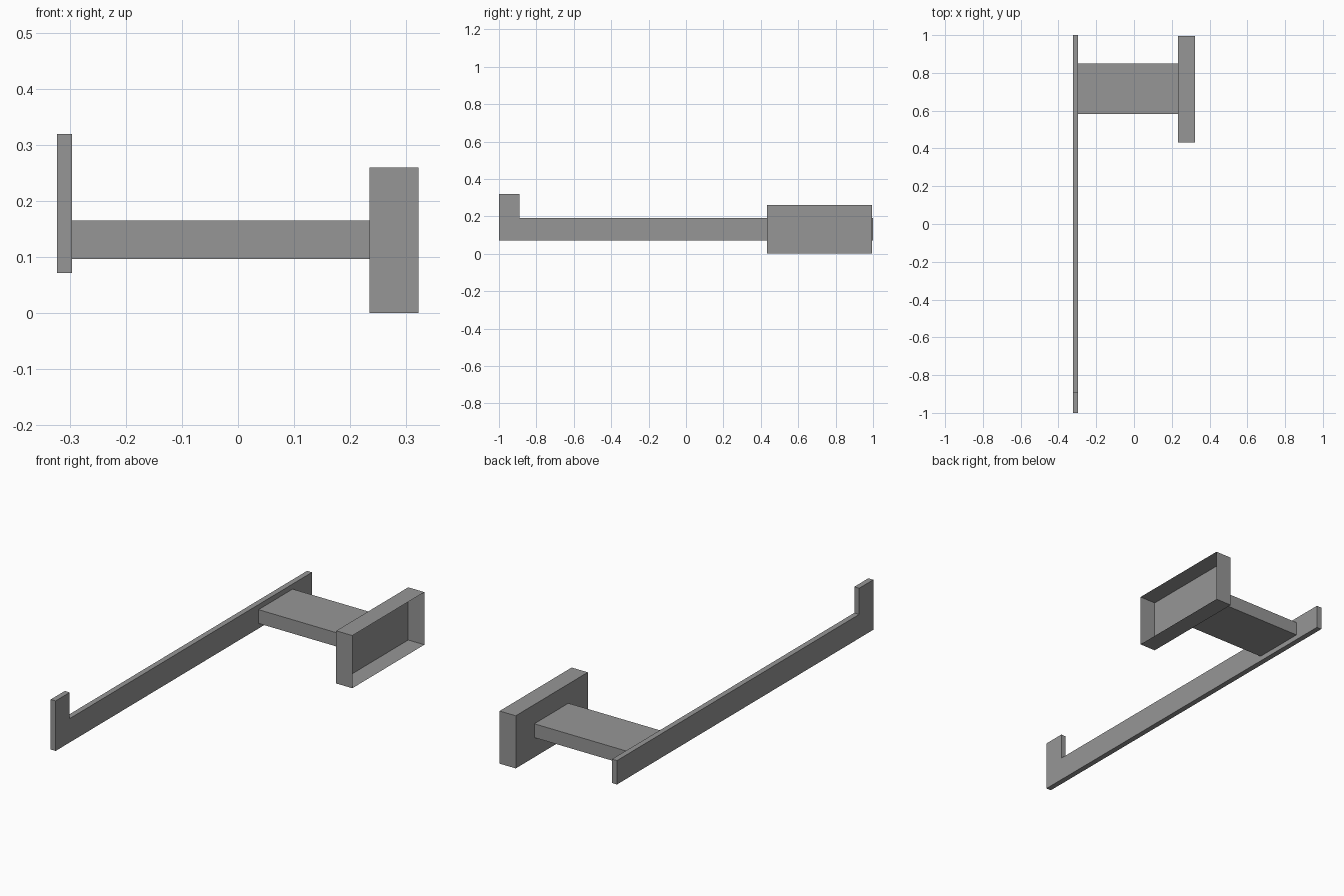
import bpy
import bmesh
from mathutils import Vector

cube = bpy.data.objects.get("Cube")
if cube:
    bpy.data.objects.remove(cube, do_unlink=True)

# Single metal colour
metal = bpy.data.materials.new("satin_grey")
metal.use_nodes = True
grey = (0.305, 0.305, 0.305, 1)
metal.diffuse_color = grey
metal.node_tree.nodes["Principled BSDF"].inputs["Base Color"].default_value = grey


def finish(name, bm):
    bmesh.ops.recalc_face_normals(bm, faces=bm.faces)
    mesh = bpy.data.meshes.new(name)
    bm.to_mesh(mesh)
    bm.free()
    mesh.materials.append(metal)
    obj = bpy.data.objects.new(name, mesh)
    bpy.context.collection.objects.link(obj)
    return obj


def box(name, low, high, open_side=None):
    """Box between two corners, optionally open towards one direction."""
    low, high = Vector(low), Vector(high)
    bm = bmesh.new()
    bmesh.ops.create_cube(bm, size=1)
    bmesh.ops.scale(bm, vec=high - low, verts=bm.verts)
    bmesh.ops.translate(bm, vec=(low + high) / 2, verts=bm.verts)
    bm.normal_update()
    if open_side:
        gone = [f for f in bm.faces if f.normal.dot(Vector(open_side)) > 0.9]
        bmesh.ops.delete(bm, geom=gone, context='FACES')
    return finish(name, bm)


def extrude_x(name, profile, x0, x1):
    """Extrude a (y, z) outline along x."""
    bm = bmesh.new()
    face = bm.faces.new([bm.verts.new((x0, y, z)) for y, z in profile])
    new = bmesh.ops.extrude_face_region(bm, geom=[face])["geom"]
    bmesh.ops.translate(bm, vec=(x1 - x0, 0, 0),
                        verts=[v for v in new if isinstance(v, bmesh.types.BMVert)])
    return finish(name, bm)


# Flat rail with an upturned end
extrude_x("holder_rail",
          [(-1, 0.072), (1, 0.072), (1, 0.19), (-0.89, 0.19), (-0.89, 0.319), (-1, 0.319)],
          -0.323, -0.296)

# Arm joining the rail to the wall plate
box("support_arm", (-0.296, 0.583, 0.097), (0.234, 0.849, 0.165))

# Hollow wall plate, open at the wall side
box("wall_plate", (0.234, 0.432, 0), (0.322, 0.994, 0.26), open_side=(1, 0, 0))
